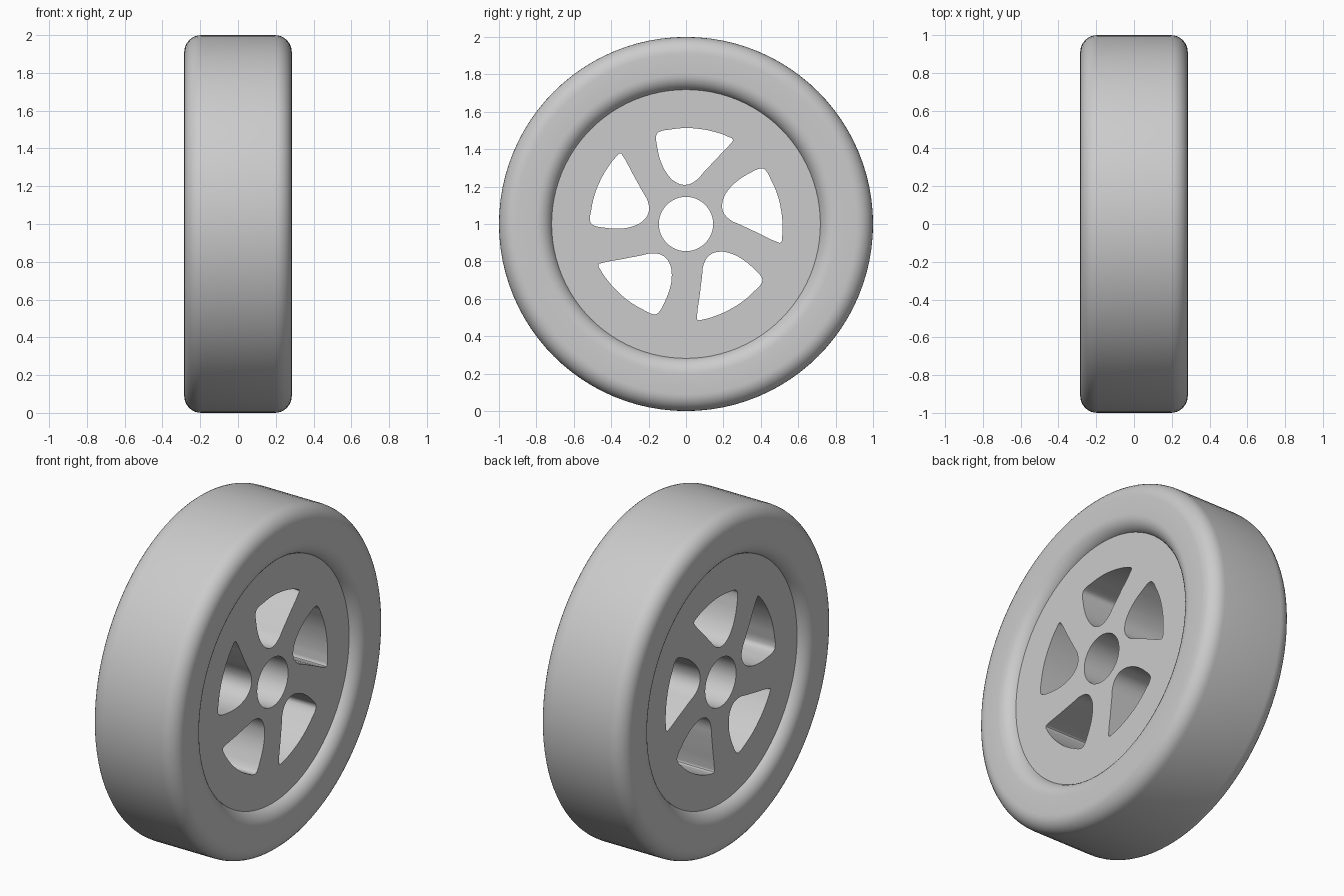
import bpy, bmesh, math
from mathutils import Matrix, Vector

if "Cube" in bpy.data.objects:
    bpy.data.objects.remove(bpy.data.objects["Cube"])

SEG = 96           # segments around the wheel
HALF = 0.228       # half thickness of rim and hub
# local XY -> world YZ, local Z -> world X, axle at z = 1
TO_WORLD = Matrix(((0, 0, 1, 0), (1, 0, 0, 0), (0, 1, 0, 1), (0, 0, 0, 1)))


def finish(name, mesh, angle=35):
    bm = bmesh.new()
    bm.from_mesh(mesh)
    bmesh.ops.remove_doubles(bm, verts=bm.verts, dist=1e-4)
    bmesh.ops.recalc_face_normals(bm, faces=bm.faces)
    bm.to_mesh(mesh)
    bm.free()
    obj = bpy.data.objects.new(name, mesh)
    bpy.context.collection.objects.link(obj)
    bpy.ops.object.select_all(action='DESELECT')
    obj.select_set(True)
    bpy.context.view_layer.objects.active = obj
    bpy.ops.object.shade_smooth_by_angle(angle=math.radians(angle))
    return obj


def lathe(name, profile, angle=35):
    """Spin a closed (radius, x) profile around the axle."""
    bm = bmesh.new()
    vs = [bm.verts.new((r, 0, x)) for r, x in profile]
    es = [bm.edges.new((vs[i - 1], vs[i])) for i in range(len(vs))]
    bmesh.ops.spin(bm, geom=vs + es, cent=(0, 0, 0), axis=(0, 0, 1),
                   angle=math.tau, steps=SEG)
    bm.transform(TO_WORLD)
    mesh = bpy.data.meshes.new(name)
    bm.to_mesh(mesh)
    bm.free()
    return finish(name, mesh, angle)


def circle(r):
    return [(r * math.cos(math.tau * i / SEG), r * math.sin(math.tau * i / SEG))
            for i in range(SEG)]


# Tire: rounded rectangular section
R_IN, R_OUT, WIDE, C = 0.712, 1.0, 0.285, 0.09
section = []
for k, (r, x) in enumerate([(R_OUT - C, WIDE - C), (R_IN + C, WIDE - C),
                            (R_IN + C, C - WIDE), (R_OUT - C, C - WIDE)]):
    for i in range(9):
        a = math.pi / 2 * (k + i / 8)
        section.append((r + C * math.cos(a), x + C * math.sin(a)))
lathe("tire", section)

# Hub: flush bushing around the bore
lathe("hub", [(0.145, -HALF), (0.17, -HALF), (0.17, HALF), (0.145, HALF)])

# Rim: filled disc with five swept openings, extruded through
opening = [(-.16, .46), (-.155, .417), (-.134, .332), (-.10, .267), (-.059, .226),
           (-.005, .209), (.05, .23), (.096, .278), (.171, .358), (.243, .435),
           (.251, .45), (.225, .467), (.155, .492), (.075, .508), (-.005, .513),
           (-.085, .505), (-.144, .492), (-.157, .478)]
curve = bpy.data.curves.new("rim_outline", 'CURVE')
curve.dimensions = '2D'
curve.fill_mode = 'BOTH'
curve.extrude = HALF
for pts in (circle(0.722), circle(0.17)):
    s = curve.splines.new('POLY')
    s.points.add(len(pts) - 1)
    for p, (x, y) in zip(s.points, pts):
        p.co = (x, y, 0, 1)
    s.use_cyclic_u = True
for k in range(5):
    turn = Matrix.Rotation(math.tau * k / 5, 3, 'Z')
    s = curve.splines.new('BEZIER')
    s.bezier_points.add(len(opening) - 1)
    for p, (x, y) in zip(s.bezier_points, opening):
        p.co = turn @ Vector((x, y, 0))
        p.handle_left_type = p.handle_right_type = 'AUTO'
    s.resolution_u = 3
    s.use_cyclic_u = True
helper = bpy.data.objects.new("rim_outline", curve)
bpy.context.collection.objects.link(helper)
bpy.context.view_layer.update()
dg = bpy.context.evaluated_depsgraph_get()
rim_mesh = bpy.data.meshes.new_from_object(helper.evaluated_get(dg))
bpy.data.objects.remove(helper)
rim_mesh.transform(TO_WORLD)
finish("rim", rim_mesh)
